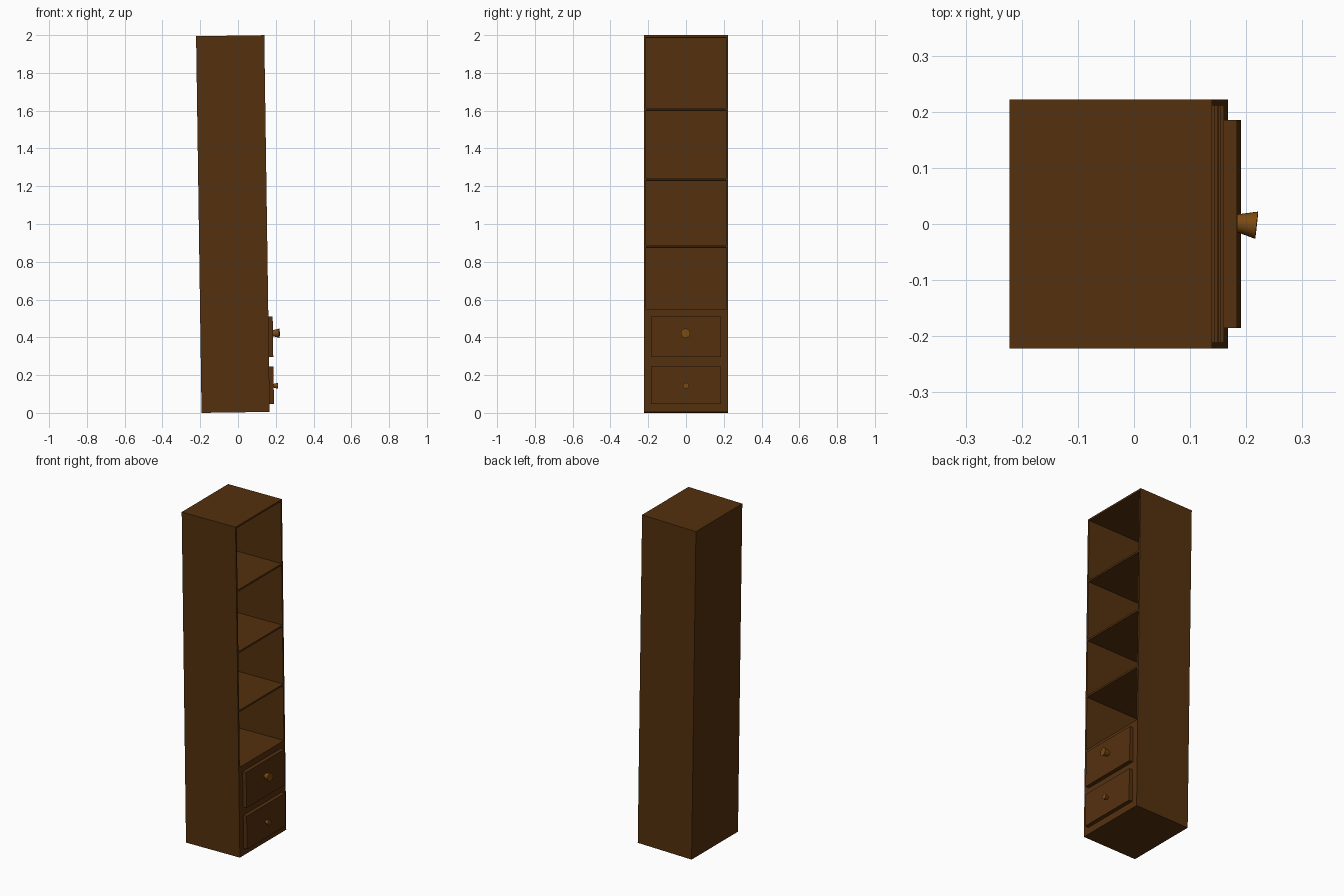
import bpy, bmesh, math
from mathutils import Matrix

if "Cube" in bpy.data.objects:
    bpy.data.objects.remove(bpy.data.objects["Cube"])

# Whole cabinet leans back slightly; local origin is its lower back edge
LEAN = Matrix.Translation((-0.193, 0, 0)) @ Matrix.Rotation(-0.0145, 4, 'Y')
D, W, H, T = 0.361, 0.222, 1.9945, 0.011   # depth, half width, height, board
BASE_TOP = 0.542


def material(name, color):
    m = bpy.data.materials.new(name)
    m.diffuse_color = color
    m.use_nodes = True
    m.node_tree.nodes["Principled BSDF"].inputs["Base Color"].default_value = m.diffuse_color
    return m


wood = material("dark_wood", (0.09, 0.03, 0.0045, 1))
knob_wood = material("knob_wood", (0.2, 0.068, 0.005, 1))


def finish(name, bm, mat):
    bm.transform(LEAN)
    me = bpy.data.meshes.new(name)
    bm.to_mesh(me)
    bm.free()
    me.materials.append(mat)
    ob = bpy.data.objects.new(name, me)
    bpy.context.collection.objects.link(ob)
    return ob


def board(name, x0, x1, y0, y1, z0, z1):
    bm = bmesh.new()
    m = Matrix.Translation(((x0 + x1) / 2, (y0 + y1) / 2, (z0 + z1) / 2))
    m = m @ Matrix.Diagonal((x1 - x0, y1 - y0, z1 - z0, 1))
    bmesh.ops.create_cube(bm, size=1, matrix=m)
    return finish(name, bm, wood)


def knob(name, x, y, z, r_base, r_end, length, turn):
    bm = bmesh.new()
    m = (Matrix.Translation((x, y, z)) @ Matrix.Rotation(turn, 4, 'Z')
         @ Matrix.Rotation(math.pi / 2, 4, 'Y')
         @ Matrix.Translation((0, 0, length / 2)))
    bmesh.ops.create_cone(bm, cap_ends=True, segments=24, radius1=r_base,
                          radius2=r_end, depth=length, matrix=m)
    for f in bm.faces:
        f.smooth = len(f.verts) == 4
    for e in bm.edges:
        e.smooth = all(len(f.verts) == 4 for f in e.link_faces)
    return finish(name, bm, knob_wood)


# Carcass: sides, back, top and closed drawer base
for label, s in (("left", -1), ("right", 1)):
    ys = sorted((s * W, s * (W - T)))
    board(label + "_side", 0, D, *ys, 0, H)
board("back_panel", 0, T, -W + T, W - T, BASE_TOP, H - T)
board("top_board", 0, D, -W + T, W - T, H - T, H)
board("drawer_base", 0, D, -W + T, W - T, 0, BASE_TOP)

# Open shelves
for i, z in enumerate((0.878, 1.233, 1.604)):
    board(f"shelf_{i + 1}", T, D, -W + T, W - T, z - T / 2, z + T / 2)

# Drawer fronts
board("lower_drawer", D - 0.002, 0.384, -0.185, 0.185, 0.042, 0.241)
board("upper_drawer", D - 0.002, 0.384, -0.185, 0.185, 0.291, 0.506)

# Flared knobs
knob("lower_knob", 0.380, 0, 0.138, 0.009, 0.016, 0.027, 0)
knob("upper_knob", 0.380, 0.002, 0.416, 0.015, 0.0245, 0.038, -0.11)
